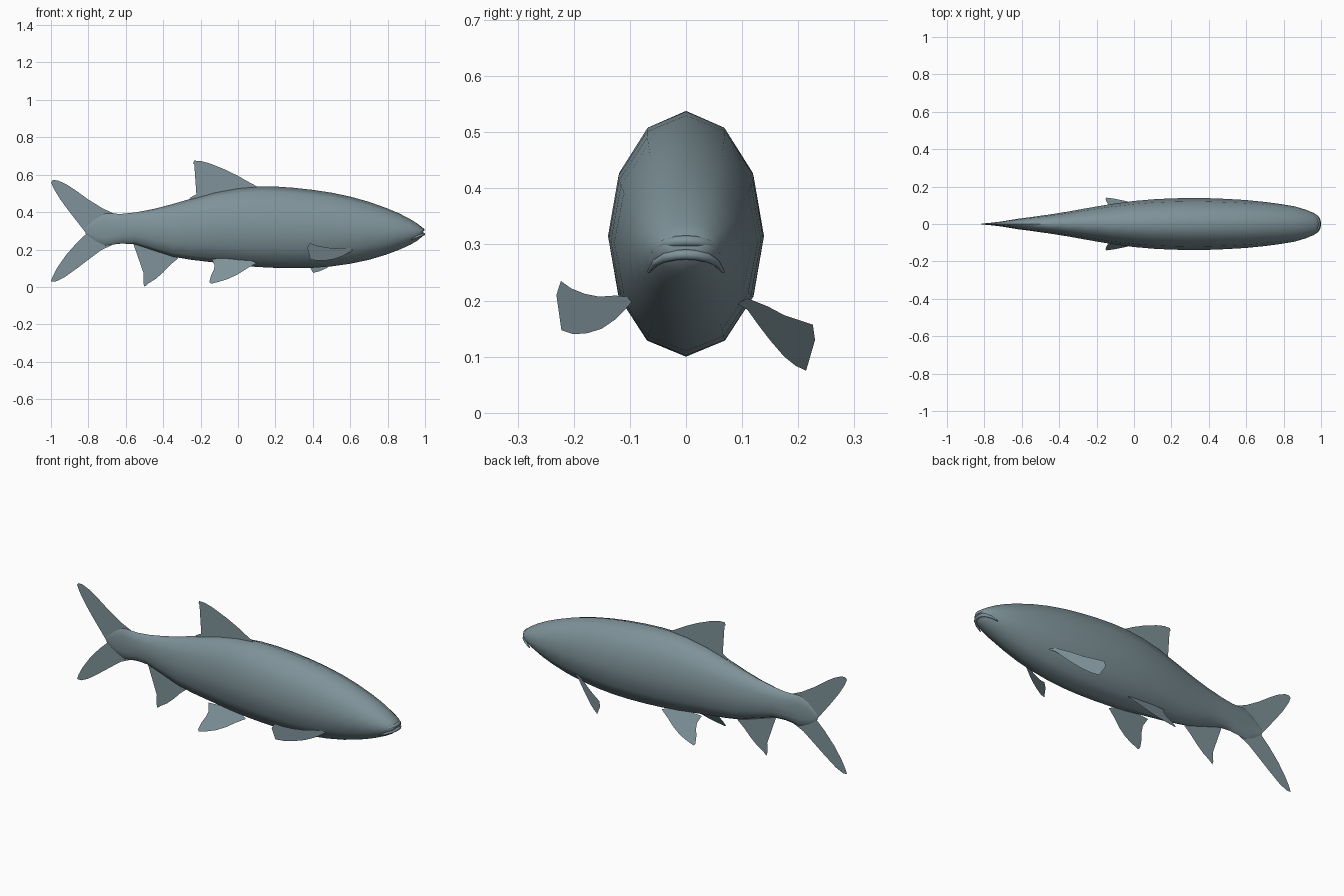
import bpy, bmesh, math

skin = bpy.data.materials.new("slate_blue_skin")
skin.diffuse_color = (0.21, 0.29, 0.32, 1)


def finish(name, bm, smooth=None):
    bmesh.ops.recalc_face_normals(bm, faces=bm.faces)
    me = bpy.data.meshes.new(name)
    bm.to_mesh(me)
    bm.free()
    me.materials.append(skin)
    ob = bpy.data.objects.new(name, me)
    bpy.context.collection.objects.link(ob)
    if smooth:
        bpy.ops.object.select_all(action='DESELECT')
        ob.select_set(True)
        bpy.context.view_layer.objects.active = ob
        bpy.ops.object.shade_smooth_by_angle(angle=math.radians(smooth))
    return ob


def fin(name, outline, place):
    """Thin flat fin: 2D outline mapped to 3D by place()."""
    bm = bmesh.new()
    face = bm.faces.new([bm.verts.new(place(a, b)) for a, b in outline])
    bmesh.ops.triangulate(bm, faces=[face])
    return finish(name, bm)


# Body: twelve-sided elliptical sections (x, top, bottom, half width)
sections = [
    (-0.815, 0.315, 0.285, 0.002), (-0.76, 0.365, 0.245, 0.007),
    (-0.71, 0.392, 0.222, 0.013), (-0.62, 0.391, 0.232, 0.028),
    (-0.55, 0.398, 0.228, 0.037), (-0.45, 0.417, 0.195, 0.051),
    (-0.35, 0.443, 0.162, 0.067), (-0.25, 0.472, 0.145, 0.085),
    (-0.12, 0.508, 0.130, 0.107), (0.0, 0.530, 0.115, 0.123),
    (0.1, 0.538, 0.107, 0.132), (0.2, 0.537, 0.102, 0.137),
    (0.3, 0.530, 0.100, 0.139), (0.4, 0.519, 0.102, 0.138),
    (0.5, 0.504, 0.110, 0.134), (0.6, 0.483, 0.124, 0.128),
    (0.7, 0.455, 0.145, 0.118), (0.79, 0.423, 0.172, 0.106),
    (0.86, 0.394, 0.198, 0.094), (0.92, 0.363, 0.225, 0.076),
    (0.96, 0.338, 0.248, 0.059), (0.983, 0.320, 0.268, 0.043),
    (0.99, 0.310, 0.280, 0.025),
]
N = 12
bm = bmesh.new()
rings = []
for x, top, bot, w in sections:
    mid, h = (top + bot) / 2, (top - bot) / 2
    rings.append([bm.verts.new((x, w * math.sin(math.tau * i / N),
                                mid + h * math.cos(math.tau * i / N)))
                  for i in range(N)])
for a, b in zip(rings, rings[1:]):
    for i in range(N):
        j = (i + 1) % N
        bm.faces.new((a[i], a[j], b[j], b[i]))
bm.faces.new(rings[0])
bm.faces.new(rings[-1])
finish("body", bm, 60)

# Lips: two tapered arches with a slit between them
lip_path = [(0.925, 0.066, 0.255), (0.955, 0.055, 0.270), (0.978, 0.038, 0.280),
            (0.989, 0.018, 0.284), (0.991, 0.0, 0.285)]
lip_path += [(x, -y, z) for x, y, z in reversed(lip_path[:-1])]
for name, dx, dz, r in (("lower_lip", 0.0, -0.003, 0.009),
                        ("upper_lip", -0.004, 0.021, 0.010)):
    bm = bmesh.new()
    tube = []
    for k, (x, y, z) in enumerate(lip_path):
        rad = r * (0.35, 0.75, 1, 1, 1, 1, 1, 0.75, 0.35)[k]
        # each section lies across the path, pointing out from the head
        ax, ay = (x - 0.93) + 0.01, y
        d = math.hypot(ax, ay)
        tube.append([bm.verts.new((x + dx + rad * math.cos(t) * ax / d,
                                   y + rad * math.cos(t) * ay / d,
                                   z + dz + rad * math.sin(t)))
                     for t in (math.tau * s / 8 for s in range(8))])
    for a, b in zip(tube, tube[1:]):
        for i in range(8):
            j = (i + 1) % 8
            bm.faces.new((a[i], a[j], b[j], b[i]))
    bm.faces.new(tube[0])
    bm.faces.new(tube[-1])
    finish(name, bm, 60)

# Fins on the centre plane
fin("tail_fin", [
    (-0.62, 0.385), (-0.66, 0.391), (-0.72, 0.418), (-0.80, 0.467), (-0.87, 0.518),
    (-0.92, 0.550), (-0.965, 0.570), (-0.99, 0.571), (-1.0, 0.560), (-0.985, 0.525),
    (-0.95, 0.468), (-0.90, 0.400), (-0.85, 0.342), (-0.805, 0.305), (-0.81, 0.285),
    (-0.86, 0.238), (-0.92, 0.170), (-0.965, 0.105), (-0.99, 0.058), (-1.0, 0.030),
    (-0.975, 0.029), (-0.93, 0.050), (-0.86, 0.100), (-0.79, 0.153), (-0.73, 0.198),
    (-0.66, 0.230), (-0.62, 0.237)], lambda x, z: (x, 0, z))
fin("dorsal_fin", [
    (0.10, 0.538), (0.05, 0.565), (0.0, 0.594), (-0.07, 0.628), (-0.15, 0.660),
    (-0.20, 0.674), (-0.235, 0.675), (-0.24, 0.662), (-0.22, 0.635), (-0.20, 0.600),
    (-0.19, 0.565), (-0.20, 0.525), (-0.22, 0.497), (-0.26, 0.475), (-0.22, 0.455),
    (0.08, 0.50)], lambda x, z: (x, -0.008, z))
fin("anal_fin", [
    (-0.32, 0.153), (-0.36, 0.120), (-0.40, 0.078), (-0.44, 0.043), (-0.48, 0.018),
    (-0.50, 0.0), (-0.506, 0.02), (-0.50, 0.06), (-0.50, 0.10), (-0.515, 0.15),
    (-0.535, 0.20), (-0.56, 0.232), (-0.50, 0.24), (-0.34, 0.18)],
    lambda x, z: (x, 0, z))

# Pelvic fins, splayed outwards as they go down
for side, s in (("near", -1), ("far", 1)):
    fin(side + "_pelvic_fin", [
        (0.10, 0.128), (0.05, 0.100), (0.0, 0.068), (-0.05, 0.044), (-0.10, 0.028),
        (-0.145, 0.017), (-0.153, 0.025), (-0.145, 0.060), (-0.13, 0.090),
        (-0.125, 0.115), (-0.14, 0.150), (0.0, 0.155), (0.06, 0.145)],
        lambda x, z: (x, s * (0.072 + 0.61 * (0.13 - z)), z))

# Pectoral fins, swept back and out; outlines are (distance out, height)
near = [(0.09, 0.205), (0.105, 0.188), (0.125, 0.167), (0.15, 0.150), (0.175, 0.142),
        (0.20, 0.140), (0.222, 0.147), (0.231, 0.210), (0.223, 0.235), (0.205, 0.222),
        (0.18, 0.212), (0.155, 0.207), (0.125, 0.209)]
far = [(0.09, 0.195), (0.11, 0.183), (0.13, 0.155), (0.15, 0.129), (0.175, 0.100),
       (0.195, 0.084), (0.214, 0.075), (0.230, 0.130), (0.226, 0.157), (0.20, 0.163),
       (0.175, 0.174), (0.145, 0.190), (0.11, 0.204)]
for name, s, outline in (("near_pectoral_fin", -1, near), ("far_pectoral_fin", 1, far)):
    fin(name, outline, lambda d, z: (0.60 - 1.82 * (d - 0.105), s * d, z))
